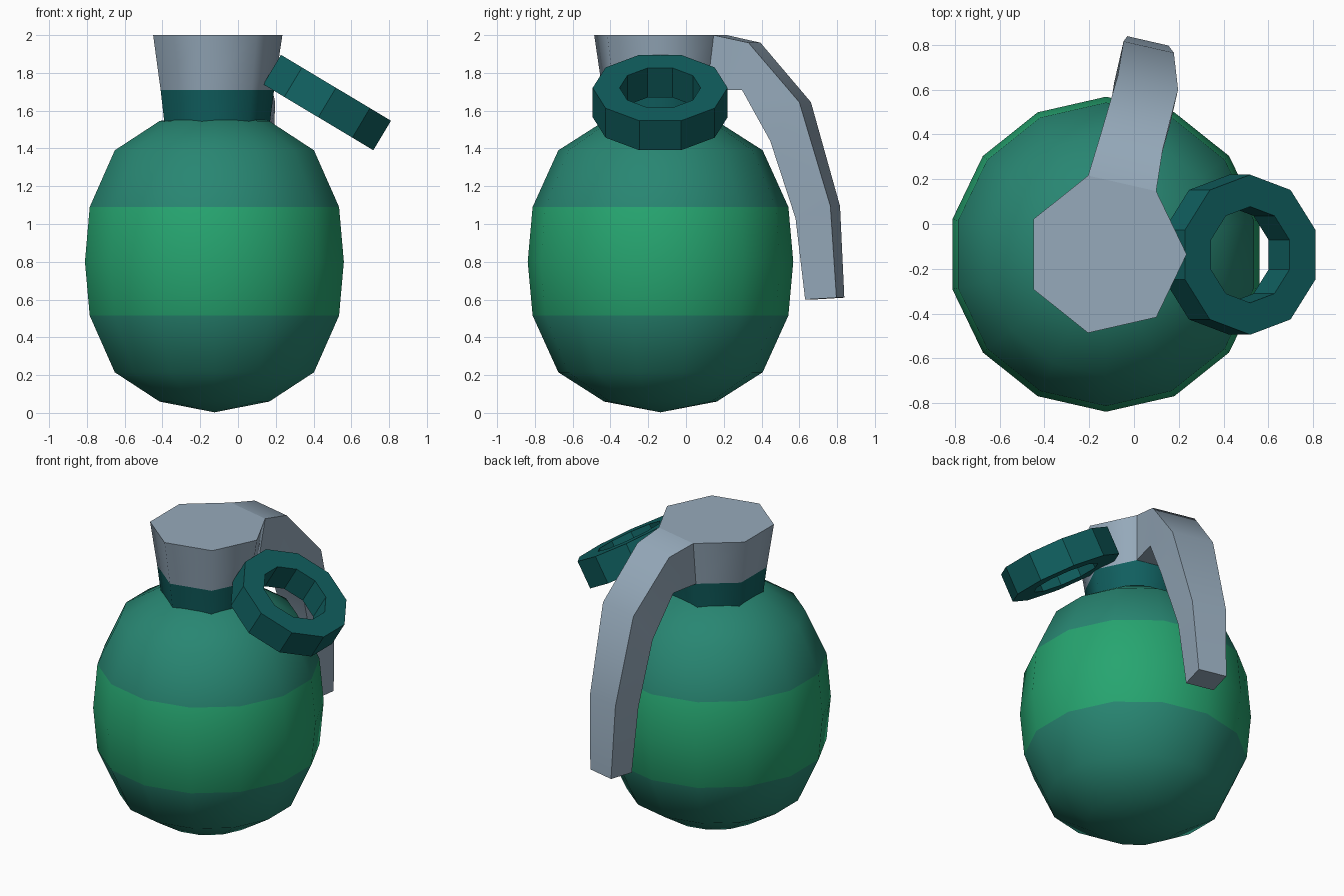
import bpy, bmesh, math
from mathutils import Vector, Matrix

if "Cube" in bpy.data.objects:
    bpy.data.objects.remove(bpy.data.objects["Cube"])

AXIS = Vector((-0.125, -0.135, 0))


def material(name, rgb):
    lin = [(c / 255 / 12.92) if c < 11 else ((c / 255 + 0.055) / 1.055) ** 2.4 for c in rgb]
    m = bpy.data.materials.new(name)
    m.diffuse_color = (*lin, 1)
    m.use_nodes = True
    m.node_tree.nodes["Principled BSDF"].inputs["Base Color"].default_value = m.diffuse_color
    return m


BODY = material("dark green", (40, 134, 114))
BAND = material("bright green", (38, 165, 112))
TEAL = material("deep teal", (16, 95, 95))
METAL = material("blue grey metal", (150, 170, 187))


def finish(name, bm, mats, smooth_angle):
    bmesh.ops.recalc_face_normals(bm, faces=bm.faces)
    me = bpy.data.meshes.new(name)
    bm.to_mesh(me)
    bm.free()
    ob = bpy.data.objects.new(name, me)
    bpy.context.collection.objects.link(ob)
    for m in mats:
        me.materials.append(m)
    bpy.ops.object.select_all(action='DESELECT')
    ob.select_set(True)
    bpy.context.view_layer.objects.active = ob
    bpy.ops.object.shade_smooth_by_angle(angle=math.radians(smooth_angle))
    return ob


def bridge(bm, rings, closed=False):
    n = len(rings[0])
    pairs = list(zip(rings, rings[1:])) + ([(rings[-1], rings[0])] if closed else [])
    for a, b in pairs:
        for i in range(n):
            j = (i + 1) % n
            bm.faces.new((a[i], a[j], b[j], b[i]))


def lathe(profile, sides, start, closed=False):
    """Rings of (radius, z) about the z axis; ends capped unless closed into a loop."""
    bm = bmesh.new()
    rings = []
    for r, z in profile:
        rings.append([bm.verts.new((r * math.cos(start + math.tau * i / sides),
                                    r * math.sin(start + math.tau * i / sides), z))
                      for i in range(sides)])
    bridge(bm, rings, closed)
    if not closed:
        bm.faces.new(rings[0])
        bm.faces.new(rings[-1])
    return bm


# Egg-shaped body, 14 sides, with a bright middle band
bm = lathe([(0.298, 0.06), (0.541, 0.215), (0.677, 0.515), (0.703, 0.80),
            (0.677, 1.09), (0.541, 1.39), (0.298, 1.545)], 14, math.pi / 2)
for f in [f for f in bm.faces if len(f.verts) == 14]:
    z = 0.003 if f.calc_center_median().z < 0.5 else 1.60
    bmesh.ops.poke(bm, faces=[f])
    bm.verts.ensure_lookup_table()
    bm.verts[-1].co = (0, 0, z)
for f in bm.faces:
    f.material_index = int(0.515 < f.calc_center_median().z < 1.09)
bmesh.ops.translate(bm, verts=bm.verts, vec=AXIS)
finish("body", bm, [BODY, BAND], 60)

# Seven-sided collar and fuse head, flaring upwards
for name, prof, mat in (("collar", [(0.29, 1.50), (0.295, 1.545), (0.316, 1.71)], TEAL),
                        ("fuse_head", [(0.316, 1.71), (0.36, 2.0)], METAL)):
    bm = lathe(prof, 7, 0)
    bmesh.ops.translate(bm, verts=bm.verts, vec=AXIS)
    finish(name, bm, [mat], 60)

# Safety lever growing out of one head face and curving down the body
a = math.radians(77.14)
along = Vector((math.cos(a), math.sin(a), 0))
across = Vector((math.sin(a), -math.cos(a), 0))
# (outer distance, outer z, inner distance, inner z, half width, sideways shift)
sections = [(0.324, 2.00, 0.285, 1.71, 0.156, 0.0),
            (0.51, 1.96, 0.475, 1.71, 0.143, 0.0),
            (0.788, 1.645, 0.63, 1.44, 0.138, 0.012),
            (0.944, 1.095, 0.755, 1.03, 0.115, -0.02),
            (0.97, 0.61, 0.80, 0.60, 0.094, -0.03)]
bm = bmesh.new()
rings = []
for i, (do, zo, di, zi, hw, s) in enumerate(sections):
    ring = []
    hin = hw if i else 0.137
    for d, z, w in ((do, zo, hw), (do, zo, -hw), (di, zi, -hin), (di, zi, hin)):
        p = AXIS + along * d + across * (s + w)
        ring.append(bm.verts.new((p.x, p.y, z)))
    rings.append(ring)
bridge(bm, rings)
bm.faces.new(rings[0])
bm.faces.new(rings[-1])
finish("safety_lever", bm, [METAL], 45)

# Ten-sided pull ring tilted out to the right
h = 0.091
bm = lathe([(0.357, -h), (0.357, h), (0.2145, h), (0.2145, -h)], 10, math.pi / 2, closed=True)
bm.transform(Matrix.Translation((0.472, -0.137, 1.643)) @ Matrix.Rotation(math.radians(30.9), 4, 'Y'))
finish("pull_ring", bm, [TEAL], 30)
